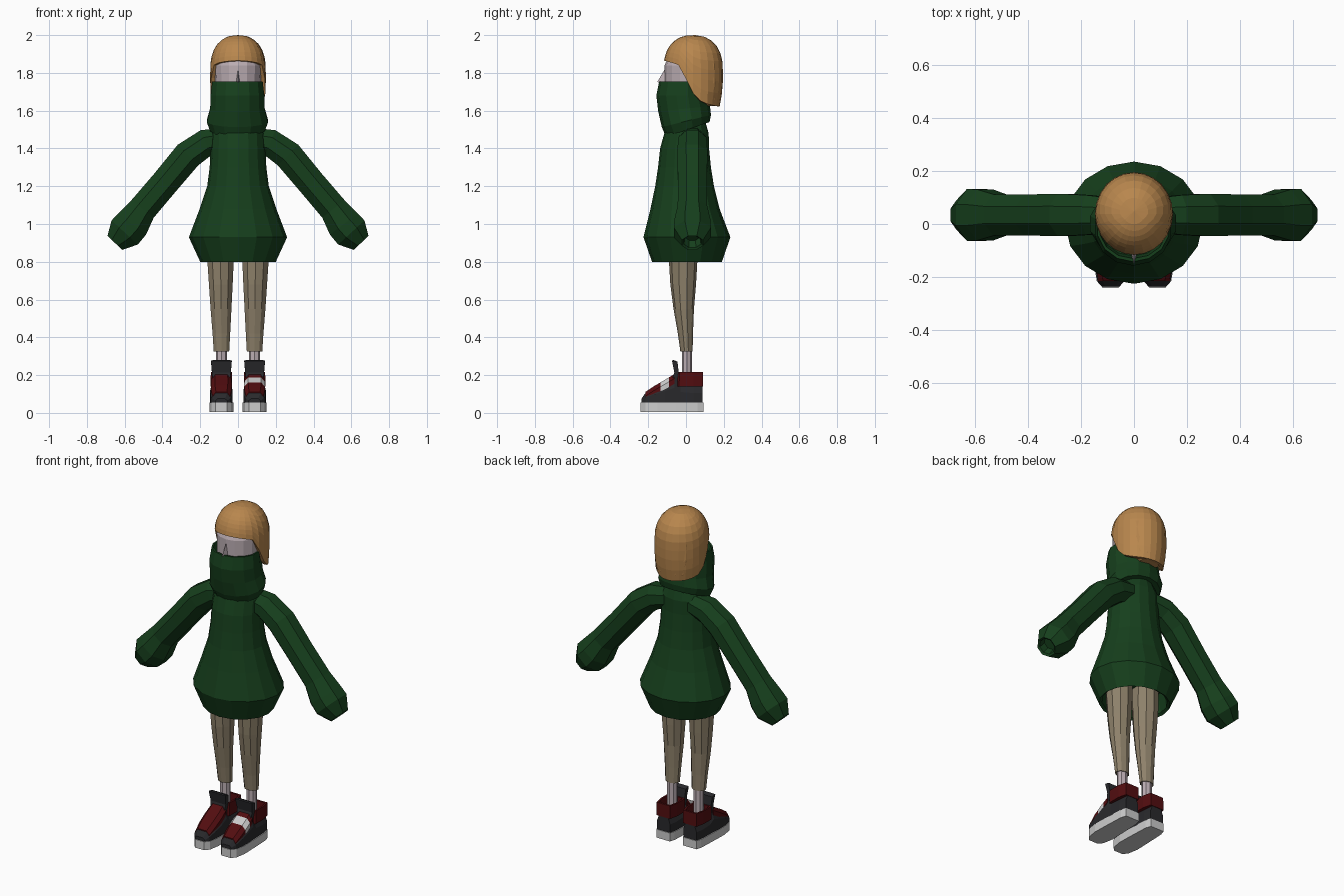
import bpy, bmesh
from math import sin, cos, pi
from mathutils import Vector

if "Cube" in bpy.data.objects:
    bpy.data.objects.remove(bpy.data.objects["Cube"])

def mat(name, r, g, b):
    m = bpy.data.materials.new(name)
    m.diffuse_color = (r, g, b, 1)
    m.use_nodes = True
    m.node_tree.nodes["Principled BSDF"].inputs["Base Color"].default_value = m.diffuse_color
    return m

GREEN = mat("green_knit", .008, .05, .012)
HAIR = mat("light_brown", .48, .24, .075)
SKIN = mat("pale_skin", .5, .42, .45)
TAN = mat("tan_cloth", .27, .22, .145)
RED = mat("dark_red", .085, .004, .005)
BLACK = mat("black", .022, .022, .025)
WHITE = mat("white", .75, .75, .75)

def finish(bm, name, material):
    bmesh.ops.recalc_face_normals(bm, faces=bm.faces)
    me = bpy.data.meshes.new(name)
    bm.to_mesh(me)
    bm.free()
    ob = bpy.data.objects.new(name, me)
    bpy.context.collection.objects.link(ob)
    me.materials.append(material)
    return ob

def loft(name, rings, material):
    """Bridge equal-length closed rings and cap both ends."""
    bm = bmesh.new()
    rows = [[bm.verts.new(p) for p in r] for r in rings]
    n = len(rows[0])
    for a, b in zip(rows, rows[1:]):
        for i in range(n):
            j = (i + 1) % n
            bm.faces.new((a[i], a[j], b[j], b[i]))
    bm.faces.new(rows[0])
    bm.faces.new(rows[-1])
    return finish(bm, name, material)

def oval(x, y0, y1, z, rx, n, tilt=0):
    """Horizontal oval spanning y0..y1, optionally tilted along y."""
    c, r = (y0 + y1) / 2, (y1 - y0) / 2
    return [(x + rx * sin(2 * pi * i / n), c - r * cos(2 * pi * i / n),
             z - tilt * r * cos(2 * pi * i / n)) for i in range(n)]

def lerp(x, pts):
    for (a, u), (b, v) in zip(pts, pts[1:]):
        if x <= b:
            return u + (v - u) * max(0, (x - a) / (b - a))
    return pts[-1][1]

# Sweater body: inner hem, flared skirt, shoulders (z, rx, y front, y back)
body = [(.92, .17, -.15, .16), (.81, .185, -.165, .175), (.80, .20, -.18, .19),
        (.93, .26, -.225, .235), (1.08, .203, -.188, .178), (1.2, .163, -.163, .148),
        (1.3, .15, -.148, .132), (1.4, .145, -.137, .122), (1.48, .14, -.115, .12),
        (1.55, .09, -.08, .1)]
loft("sweater_body", [oval(0, a, b, z, rx, 16) for z, rx, a, b in body], GREEN)

# Tall folded collar
collar = [(1.50, .11, -.08, .10, .35), (1.50, .148, -.105, .125, .35), (1.545, .166, -.128, .132, .25),
          (1.61, .148, -.147, .127, .1), (1.68, .146, -.157, .117, 0), (1.755, .137, -.142, .11, 0),
          (1.755, .128, -.13, .1, 0), (1.70, .122, -.12, .09, 0)]
loft("collar", [oval(-.003, a, b, z, rx, 14, t) for z, rx, a, b, t in collar], GREEN)

# Head and nose
head = [(1.5, .07, -.06, .08), (1.62, .1, -.09, .12), (1.7, .122, -.113, .14), (1.84, .127, -.113, .155),
        (1.92, .095, -.08, .13), (1.96, .05, -.03, .09)]
loft("head", [oval(0, a, b, z, rx, 16) for z, rx, a, b in head], SKIN)
loft("nose", [[(-.014, -.1, 1.735), (.014, -.1, 1.735), (0, -.152, 1.752)],
              [(-.003, -.1, 1.82), (.003, -.1, 1.82), (0, -.112, 1.82)]], SKIN)

# Hair: dome whose lower edge drops from fringe to nape
def hair_shell():
    bm = bmesh.new()
    n, steps, cy = 24, 9, .038
    edge = [(-.12, 1.865), (-.06, 1.85), (-.025, 1.835), (.02, 1.71), (.09, 1.64), (.2, 1.62)]
    top = bm.verts.new((0, cy + .01, 2.0))
    cols = []
    for i in range(n):
        a = 2 * pi * i / n
        low = lerp(cy - .157 * cos(a), edge)
        col = []
        for k in range(1, steps + 1):
            t = k / steps
            z = 2.0 - (2.0 - low) * t ** 1.7
            f = (1 - max(0, (z - 1.82) / .18) ** 2.3) ** (1 / 2.3)
            if z < 1.72:
                f *= 1 - .9 * (1.72 - z) ** 1.0 * (1.2 if cos(a) < -.5 else .6)
            col.append(bm.verts.new((.147 * f * sin(a), cy - .157 * f * cos(a), z)))
        cols.append(col)
    for i in range(n):
        a, b = cols[i], cols[(i + 1) % n]
        bm.faces.new((top, a[0], b[0]))
        for k in range(steps - 1):
            bm.faces.new((a[k], a[k + 1], b[k + 1], b[k]))
    ob = finish(bm, "hair", HAIR)
    mod = ob.modifiers.new("thickness", "SOLIDIFY")
    mod.thickness, mod.offset = .022, -1

hair_shell()
# Rounded hair mass filling the nape
nape = [(1.625, .06, .09, .165), (1.66, .1, .06, .183), (1.75, .12, .04, .188), (1.85, .12, .04, .185)]
loft("nape_hair", [oval(0, a, b, z, rx, 12) for z, rx, a, b in nape], HAIR)

# Sleeves: eight-sided tubes with flared, recessed cuffs (x, z, radius)
sleeve = [(.05, 1.455, .06), (.17, 1.43, .075), (.265, 1.365, .08), (.39, 1.215, .077),
          (.505, 1.08, .078), (.56, 1.0, .096), (.60, .955, .098), (.652, .9, .056),
          (.647, .906, .045), (.62, .94, .04)]
def sleeve_rings(s):
    rings = []
    for i, (x, z, r) in enumerate(sleeve):
        a, b = sleeve[max(0, min(i, 7) - 1)], sleeve[min(7, i + 1)]
        d = Vector((b[0] - a[0], 0, b[1] - a[1])).normalized()
        u = Vector((-d.z, 0, d.x))
        ring = []
        for k in range(8):
            t = 2 * pi * (k + .5) / 8
            p = Vector((x, .034, z)) + u * r * 1.04 * cos(t) + Vector((0, r * 1.08 * sin(t), 0))
            ring.append((s * p.x, p.y, p.z))
        rings.append(ring)
    return rings

# Shoe sections across the foot
def arch(x, y, hw, top, low=.05):
    sh = low + (top - low) * .55
    return [(x - hw, y, low), (x - hw, y, sh), (x - .62 * hw, y, top),
            (x + .62 * hw, y, top), (x + hw, y, sh), (x + hw, y, low)]

UPPER = [(-.236, .032, .075), (-.215, .05, .105), (-.165, .058, .138), (-.11, .06, .17),
         (-.06, .056, .20), (-.03, .054, .16), (.04, .052, .15), (.088, .044, .15)]
SOLE = [(.03, -.24), (.052, -.215), (.063, -.15), (.06, -.05), (.055, .06), (.045, .092)]

def panel(name, x, ys, material):
    rings = []
    for y in ys:
        hw, top = lerp(y, [(u[0], u[1]) for u in UPPER]), lerp(y, [(u[0], u[2]) for u in UPPER])
        rings.append(arch(x, y, hw * .93, top + .006, top - .045))
    loft(name, rings, material)

for s, side in ((1, "left"), (-1, "right")):
    loft(side + "_sleeve", sleeve_rings(s), GREEN)
    # Trouser leg and ankle
    leg = [(.93, .092, .073, -.09, .062), (.8, .0925, .073, -.09, .06), (.68, .091, .066, -.083, .053),
           (.55, .09, .058, -.066, .042), (.42, .088, .049, -.043, .037), (.325, .0875, .043, -.03, .035),
           (.325, .0875, .036, -.024, .03), (.36, .0875, .034, -.022, .028)]
    loft(side + "_trouser_leg", [oval(s * x, a, b, z, rx, 10) for z, x, rx, a, b in leg], TAN)
    loft(side + "_ankle", [oval(s * .0875, -.022, .032, z, .03, 8) for z in (.15, .4)], SKIN)
    # Sole
    x = s * .088
    ring = [(x + a, b) for a, b in SOLE] + [(x - a, b) for a, b in reversed(SOLE)]
    loft(side + "_sole", [[(a, b, z) for a, b in ring] for z in (.005, .055)], WHITE)
    # Upper, toe panels, tongue
    loft(side + "_shoe_upper", [arch(x, *u) for u in UPPER], BLACK)
    panel(side + "_toe_panel", x, (-.215, -.165, -.135), RED)
    panel(side + "_instep_band", x, (-.135, -.11, -.09), WHITE if s > 0 else RED)
    panel(side + "_lace_panel", x, (-.09, -.062), RED)
    loft(side + "_tongue", [[(x - w, y0, z), (x + w, y0, z), (x + w, y1, z - .006), (x - w, y1, z - .006)]
                            for z, w, y0, y1 in ((.17, .045, -.075, -.03), (.215, .05, -.062, -.038),
                                                 (.276, .055, -.074, -.045), (.28, .045, -.068, -.05))], BLACK)
    # Red heel collar, hollow around the ankle
    cuff = [(-.045, .045), (-.035, .056), (.04, .056), (.09, .044)]
    def heel(z, k):
        return [(x + h * k, .025 + (y - .025) * k, z) for y, h in cuff] + \
               [(x - h * k, .025 + (y - .025) * k, z) for y, h in reversed(cuff)]
    loft(side + "_heel_collar", [heel(.14, 1.02), heel(.217, 1), heel(.217, .82), heel(.165, .78)], RED)
